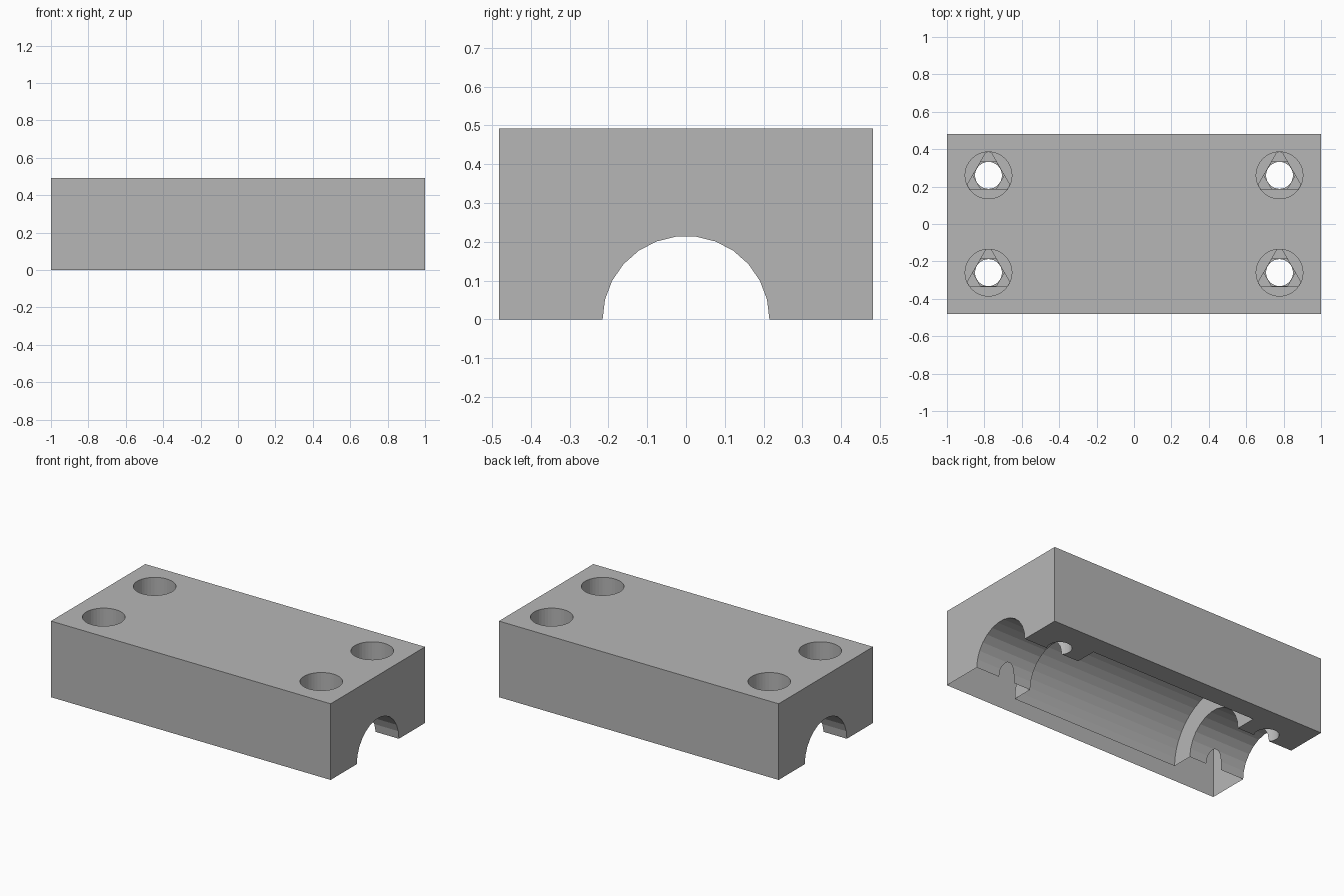
import bpy, bmesh
from math import cos, sin, pi, radians

if "Cube" in bpy.data.objects:
    bpy.data.objects.remove(bpy.data.objects["Cube"], do_unlink=True)

LENGTH, WIDTH, HEIGHT = 2.0, 0.964, 0.492
HOLE_X, HOLE_Y, HOLE_R, HEAD_R = 0.778, 0.26, 0.072, 0.125
SEAT_Z, LAYER = HEIGHT - 0.15, 0.013

grey = bpy.data.materials.new("plain grey")
grey.use_nodes = True
colour = (0.47, 0.47, 0.47, 1)
grey.diffuse_color = colour
grey.node_tree.nodes["Principled BSDF"].inputs["Base Color"].default_value = colour


def prism(name, points, depth):
    """Extrude a closed outline of 3D points along the depth vector."""
    bm = bmesh.new()
    face = bm.faces.new([bm.verts.new(p) for p in points])
    top = bmesh.ops.extrude_face_region(bm, geom=[face])["geom"]
    bmesh.ops.translate(bm, vec=depth, verts=[v for v in top if isinstance(v, bmesh.types.BMVert)])
    bmesh.ops.recalc_face_normals(bm, faces=bm.faces)
    mesh = bpy.data.meshes.new(name)
    bm.to_mesh(mesh)
    bm.free()
    mesh.materials.append(grey)
    obj = bpy.data.objects.new(name, mesh)
    bpy.context.collection.objects.link(obj)
    return obj


def ring(sides, radius, start=0.0):
    return [(radius * cos(start + 2 * pi * i / sides), radius * sin(start + 2 * pi * i / sides))
            for i in range(sides)]


def upright(name, sides, radius, centre, z0, z1, start=0.0):
    outline = [(centre[0] + a, centre[1] + b, z0) for a, b in ring(sides, radius, start)]
    return prism(name, outline, (0, 0, z1 - z0))


def lengthwise(name, sides, radius, half):
    return prism(name, [(-half, a, b) for a, b in ring(sides, radius)], (2 * half, 0, 0))


def combine(target, cutter, operation="DIFFERENCE"):
    """Apply a boolean and discard the cutter."""
    cutter.hide_render = True
    mod = target.modifiers.new("cut", "BOOLEAN")
    mod.operation, mod.solver, mod.object = operation, "EXACT", cutter
    bpy.context.view_layer.update()
    result = bpy.data.meshes.new_from_object(target.evaluated_get(bpy.context.evaluated_depsgraph_get()))
    target.modifiers.clear()
    target.data = result
    bpy.data.objects.remove(cutter, do_unlink=True)


# Solid block
x, y = LENGTH / 2, WIDTH / 2
block = prism("bearing_block", [(-x, -y, 0), (x, -y, 0), (x, y, 0), (-x, y, 0)], (0, 0, HEIGHT))

# Rod channel through the ends and wider bearing pocket in the middle
combine(block, lengthwise("rod_channel", 26, 0.215, 1.2))
combine(block, lengthwise("bearing_pocket", 42, 0.352, 0.6))

# Screw holes with head recesses and triangular, then hexagonal, stepped seats
for sx in (-1, 1):
    for sy in (-1, 1):
        c = (sx * HOLE_X, sy * HOLE_Y)
        combine(block, upright("head_recess", 40, HEAD_R, c, SEAT_Z, 0.7))
        step = upright("triangle_step", 3, 2 * (HOLE_R + 0.001), c, SEAT_Z - LAYER, SEAT_Z + 0.02, radians(90))
        combine(step, upright("step_limit", 40, HEAD_R - 0.001, c, 0.1, 0.7), "INTERSECT")
        combine(block, step)
        hexagon_r = (HOLE_R + 0.0005) / cos(pi / 6)
        combine(block, upright("hexagon_step", 6, hexagon_r, c, SEAT_Z - 2 * LAYER, SEAT_Z + 0.03))
        combine(block, upright("screw_hole", 32, HOLE_R, c, -0.2, 0.7))
